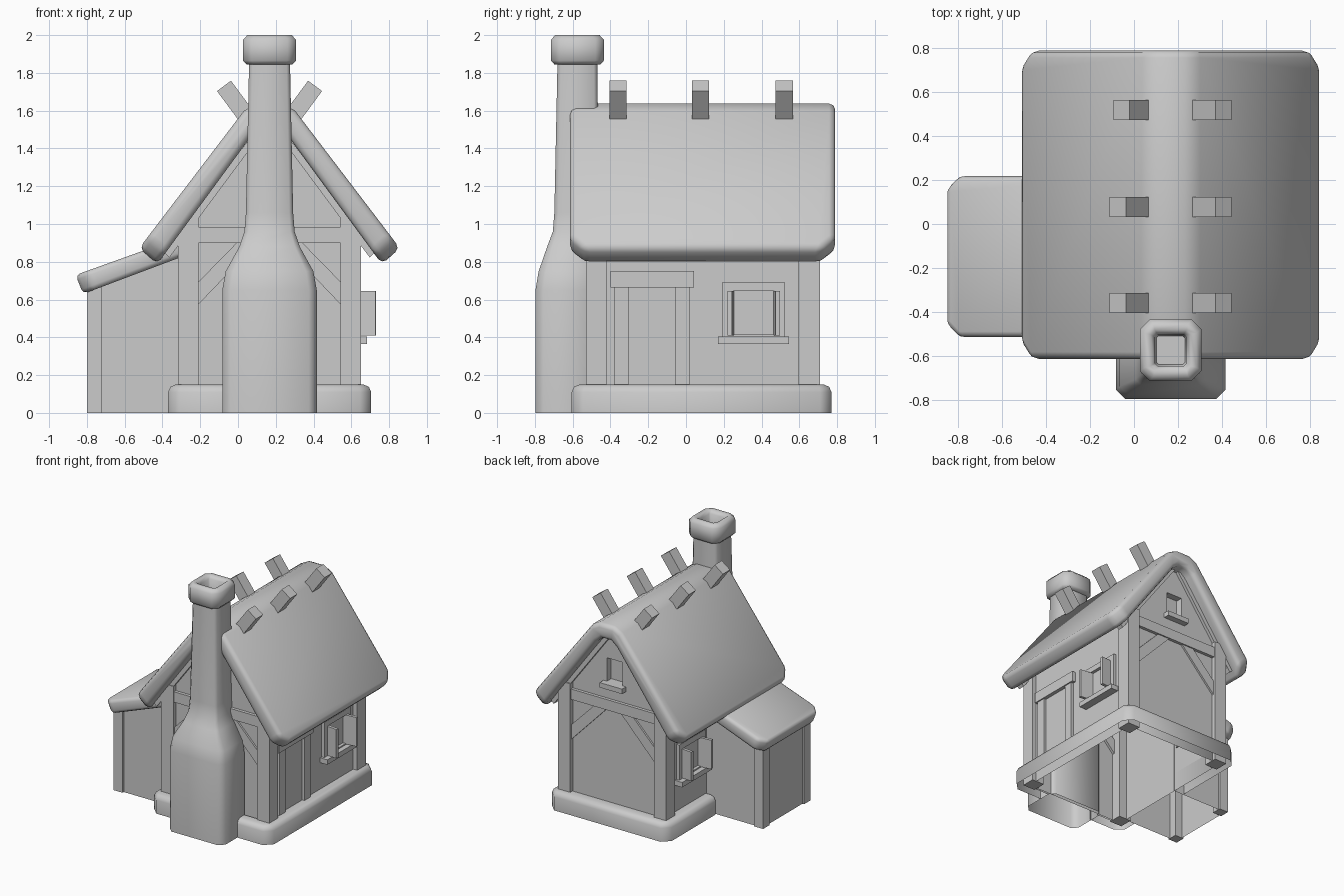
import bpy, bmesh, math
from mathutils import Vector, Matrix

if "Cube" in bpy.data.objects:
    bpy.data.objects.remove(bpy.data.objects["Cube"])

grey = bpy.data.materials.new("plain_grey")
grey.use_nodes = True
grey.diffuse_color = (0.6, 0.6, 0.6, 1)
grey.node_tree.nodes["Principled BSDF"].inputs["Base Color"].default_value = (0.6, 0.6, 0.6, 1)

CX = 0.167      # centre line of the main house
SLOPE = 1.353   # main roof pitch


def under(dx):
    """Height of the roof underside at a distance from the centre line."""
    return 0.80 + SLOPE * (0.585 - dx)


def finish(name, bm, bevel=0, segments=2, smooth=False):
    bmesh.ops.recalc_face_normals(bm, faces=bm.faces)
    mesh = bpy.data.meshes.new(name)
    bm.to_mesh(mesh)
    bm.free()
    ob = bpy.data.objects.new(name, mesh)
    bpy.context.collection.objects.link(ob)
    mesh.materials.append(grey)
    bpy.ops.object.select_all(action="DESELECT")
    ob.select_set(True)
    bpy.context.view_layer.objects.active = ob
    if bevel:
        mod = ob.modifiers.new("soft_edges", "BEVEL")
        mod.width, mod.segments = bevel, segments
        mod.limit_method, mod.angle_limit = "ANGLE", math.radians(40)
        bpy.ops.object.modifier_apply(modifier=mod.name)
    if smooth:
        bpy.ops.object.shade_smooth_by_angle(angle=math.radians(50))
    return ob


def box(name, x, y, z, turn=None):
    """Box from three (low, high) ranges, optionally turned about its centre."""
    bm = bmesh.new()
    mid = Vector([(a + b) / 2 for a, b in (x, y, z)])
    size = Matrix.Diagonal([b - a for a, b in (x, y, z)] + [1])
    bmesh.ops.create_cube(bm, size=1, matrix=Matrix.Translation(mid) @ (turn or Matrix()) @ size)
    return finish(name, bm)


def prism(points, y0, y1):
    """Extrude an x-z outline along y."""
    bm = bmesh.new()
    face = bm.faces.new([bm.verts.new((px, y0, pz)) for px, pz in points])
    new = bmesh.ops.extrude_face_region(bm, geom=[face])["geom"]
    bmesh.ops.translate(bm, vec=(0, y1 - y0, 0), verts=[v for v in new if isinstance(v, bmesh.types.BMVert)])
    return bm


def skin(bm, rings, closed):
    """Join rows of points with quads."""
    rows = [[bm.verts.new(p) for p in ring] for ring in rings]
    n = len(rows[0])
    for a, b in zip(rows, rows[1:]):
        for i in range(n if closed else n - 1):
            j = (i + 1) % n
            bm.faces.new((a[i], a[j], b[j], b[i]))
    return rows


def octagon(x0, x1, y0, y1, z, c):
    return [(x0 + c, y0, z), (x1 - c, y0, z), (x1, y0 + c, z), (x1, y1 - c, z),
            (x1 - c, y1, z), (x0 + c, y1, z), (x0, y1 - c, z), (x0, y0 + c, z)]


def mirrored(half):
    """Complete an outline given from the right half, centre points excluded."""
    return half + [(-x, z) for x, z in reversed(half)]


def house(points):
    return [(CX + x, z) for x, z in points]


def drop_bottom(ob):
    bm = bmesh.new()
    bm.from_mesh(ob.data)
    low = [f for f in bm.faces if f.normal.z < -0.9 and f.calc_center_median().z < 0.02]
    bmesh.ops.delete(bm, geom=low, context="FACES")
    bm.to_mesh(ob.data)
    bm.free()


# Stone footing: a kerb swept around the house, broken at the chimney and side shed
def kerb(name, path):
    profile = [(0, 0), (0, 0.11), (0.012, 0.138), (0.04, 0.15), (0.09, 0.15), (0.09, 0)]
    pts = [Vector(p) for p in path]
    rings = []
    for i, p in enumerate(pts):
        before = (p - pts[i - 1]).normalized() if i else None
        after = (pts[i + 1] - p).normalized() if i + 1 < len(pts) else None
        a, b = before or after, after or before
        na, nb = Vector((-a.y, a.x)), Vector((-b.y, b.x))
        inward = (na + nb) / (1 + na.dot(nb))
        rings.append([(*(p + inward * d), z) for d, z in profile])
    bm = bmesh.new()
    skin(bm, rings, False)
    finish(name, bm, smooth=True)


L, R, F, B, C = -0.37, 0.705, -0.605, 0.77, 0.06
kerb("main_footing", [(0.41, F), (R - C, F), (R, F + C), (R, B - C), (R - C, B),
                      (L + C, B), (L, B - C), (L, 0.15)])
kerb("corner_footing", [(L, -0.44), (L, F + C), (L + C, F), (-0.07, F)])

# Walls with a recessed gable window
walls = finish("walls", prism(house([(0, under(0) - 0.03)] + [(-0.45, under(0.45) + 0.03),
               (-0.45, 0), (0.45, 0), (0.45, under(0.45) + 0.03)]), -0.50, 0.675))
cutter = box("gable_window_cutter", (CX - 0.07, CX + 0.07), (0.62, 0.75), (1.12, 1.31))
cutter.hide_render = True
cutter.hide_set(True)
bpy.context.view_layer.objects.active = walls
cut = walls.modifiers.new("window_recess", "BOOLEAN")
cut.object, cut.operation, cut.solver = cutter, "DIFFERENCE", "EXACT"
bpy.ops.object.modifier_apply(modifier=cut.name)
drop_bottom(walls)
box("gable_window_sill", (CX - 0.10, CX + 0.10), (0.66, 0.725), (1.08, 1.12))

# Timber frame on both gables
for end, y0, y1, p0, p1 in (("front", -0.525, -0.47, -0.53, -0.42), ("back", 0.65, 0.70, 0.595, 0.71)):
    box(end + "_tie_beam", (CX - 0.40, CX + 0.40), (y0, y1), (0.90, 0.985))
    top = under(0) - 0.055
    rake = [(0, top + 0.05), (0.56, under(0.56) + 0.03), (0.565, 0.855), (0.53, 0.823), (0, top)]
    finish(end + "_rake_beam", prism(house(rake + [(-x, z) for x, z in rake[-2:0:-1]]), y0, y1))
    for side, s in (("left", 1), ("right", -1)):
        xs = sorted((CX + s * 0.375, CX + s * 0.485))
        box(f"{end}_{side}_post", xs, (p0, p1), (0, 1.03))
        brace = [(0.39, 0.56), (0.39, 0.68), (0.16, 0.915), (0.05, 0.915)]
        finish(f"{end}_{side}_brace", prism(house([(s * x, z) for x, z in brace]), y0 + 0.01, y1 - 0.01))

# Main roof: one bent slab with clipped eave corners and soft edges
outer = [(0.69, 0.872), (0.135, 1.60), (0.065, 1.637)]
inner = [(-0.595, 0.787), (-0.09, 1.475), (-0.04, 1.515)]
bm = prism(house(mirrored(outer) + inner + [(-x, z) for x, z in reversed(inner)]), -0.615, 0.79)
corners = [e for e in bm.edges if abs(e.verts[0].co.y - e.verts[1].co.y) < 1e-4
           and max(v.co.z for v in e.verts) < 0.9]
bmesh.ops.bevel(bm, geom=corners, offset=0.075, segments=1, affect="EDGES", profile=0.5)
finish("main_roof", bm, bevel=0.032, smooth=True)

# Crossed rafter tips along the ridge
for i, y in enumerate((-0.36, 0.077, 0.52)):
    for side, s in (("left", 1), ("right", -1)):
        length = 0.30 if (i, s) != (2, -1) else 0.27
        ux, uz = s * 0.594, 0.804
        start = Vector((CX + s * 0.063, 1.49))
        tip = start + Vector((ux, uz)) * length
        n = Vector((-uz, ux)) * 0.046
        finish(f"rafter_tip_{side}_{i + 1}", prism([start + n, start - n, tip - n, tip + n], y - 0.046, y + 0.046))

# Side shed: walls, corner posts and sloping roof
shed = finish("shed_walls", prism([(-0.785, 0), (-0.28, 0), (-0.28, 0.86), (-0.785, 0.67)], -0.435, 0.14))
drop_bottom(shed)
for end, y in (("front", -0.45), ("back", 0.075)):
    box(f"shed_{end}_post", (-0.80, -0.72), (y, y + 0.08), (0, 0.69))
bm = prism([(-0.86, 0.73), (-0.28, 0.938), (-0.28, 0.833), (-0.82, 0.63)], -0.515, 0.218)
corners = [e for e in bm.edges if abs(e.verts[0].co.y - e.verts[1].co.y) < 1e-4
           and max(v.co.x for v in e.verts) < -0.8]
bmesh.ops.bevel(bm, geom=corners, offset=0.06, segments=1, affect="EDGES", profile=0.5)
finish("shed_roof", bm, bevel=0.025, smooth=True)

# Chimney stack: half-width, front y, back y and height, from base to top
stack = [(0.25, -0.797, -0.47, 0), (0.25, -0.797, -0.47, 0.65), (0.232, -0.78, -0.47, 0.75),
         (0.16, -0.735, -0.465, 0.88), (0.133, -0.705, -0.462, 0.96), (0.125, -0.697, -0.46, 1.06),
         (0.108, -0.68, -0.47, 1.87)]
bm = bmesh.new()
skin(bm, [octagon(CX - w, CX + w, f, b, z, w * 0.17) for w, f, b, z in stack], True)
finish("chimney_stack", bm, smooth=True)

# Chimney cap with a square flue
cap = [(0.10, 1.845, 0.03), (0.122, 1.845, 0.04), (0.14, 1.865, 0.045), (0.14, 1.975, 0.045),
       (0.118, 2.0, 0.04), (0.092, 2.0, 0.02), (0.072, 1.975, 0.012), (0.065, 1.86, 0.01)]
bm = bmesh.new()
rows = skin(bm, [octagon(CX - w, CX + w, -0.575 - w, -0.575 + w, z, c) for w, z, c in cap], True)
bm.faces.new(rows[-1])
finish("chimney_cap", bm, smooth=True)


# Shuttered windows on both long sides
def side_box(name, s, d, y, z, turn=None):
    return box(name, sorted((CX + s * d[0], CX + s * d[1])), y, z, turn)


for side, s in (("left", 1), ("right", -1)):
    out = (0.44, 0.475)
    side_box(side + "_window_head", s, out, (0.19, 0.525), (0.645, 0.69))
    side_box(side + "_window_foot", s, out, (0.19, 0.525), (0.395, 0.415))
    side_box(side + "_window_sill", s, (0.44, 0.515), (0.17, 0.545), (0.365, 0.405))
    for part, y0, y1, sy in (("front", 0.19, 0.25, -1), ("back", 0.465, 0.525, 1)):
        side_box(f"{side}_window_{part}_jamb", s, out, (y0, y1), (0.40, 0.66))
        mid = 0.358 + sy * 0.122
        side_box(f"{side}_{part}_shutter", s, (0.45, 0.563), (mid - 0.012, mid + 0.012), (0.41, 0.645),
                 Matrix.Rotation(s * sy * 0.1, 4, "Z"))

# Doorway frame
side_box("door_lintel", 1, (0.43, 0.48), (-0.40, 0.042), (0.665, 0.75))
for part, y in (("front", -0.38), ("back", -0.058)):
    side_box(f"door_{part}_jamb", 1, (0.43, 0.47), (y, y + 0.076), (0.12, 0.67))
